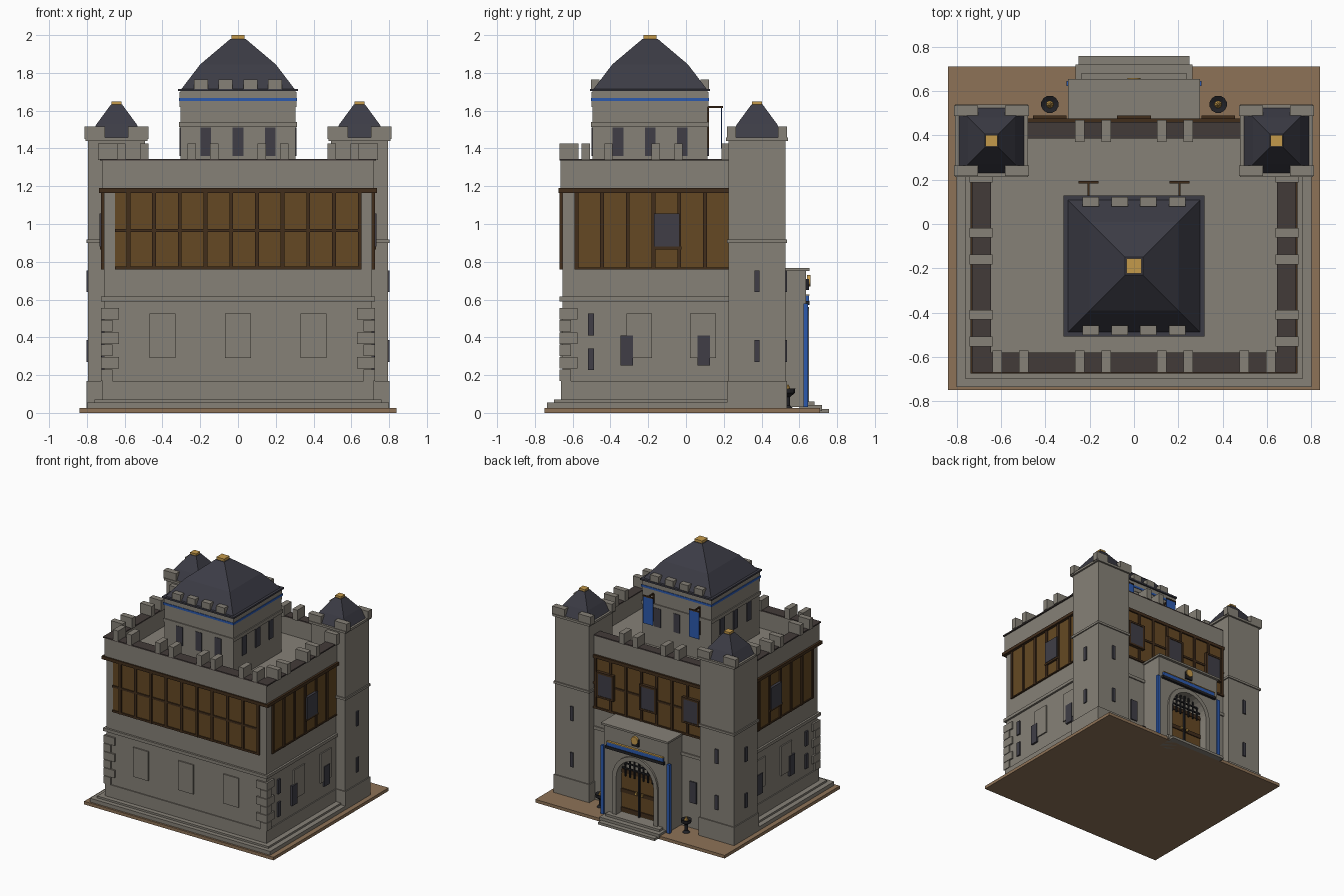
import bpy, bmesh, math
from mathutils import Matrix, Vector

if "Cube" in bpy.data.objects:
    bpy.data.objects.remove(bpy.data.objects["Cube"], do_unlink=True)


def material(name, r, g, b):
    mat = bpy.data.materials.new(name)
    mat.use_nodes = True
    mat.diffuse_color = (r, g, b, 1)
    mat.node_tree.nodes["Principled BSDF"].inputs["Base Color"].default_value = (r, g, b, 1)
    return mat


stone = material("stone", .24, .22, .185)
slate = material("slate", .045, .045, .06)
glass = material("dark glass", .05, .048, .062)
iron = material("dark iron", .015, .015, .018)
walkway = material("walkway", .055, .043, .04)
plaster = material("brown panel", .13, .066, .017)
timber = material("dark timber", .052, .026, .011)
earth = material("earth", .27, .17, .095)
blue = material("blue cloth", .025, .1, .42)
gold = material("gold", .55, .32, .07)


def finish(name, bm, mat):
    bmesh.ops.recalc_face_normals(bm, faces=bm.faces)
    mesh = bpy.data.meshes.new(name)
    bm.to_mesh(mesh)
    bm.free()
    mesh.materials.append(mat)
    obj = bpy.data.objects.new(name, mesh)
    bpy.context.collection.objects.link(obj)
    return obj


def boxes(name, mat, items, mirror=False):
    """Boxes given as x0, x1, y0, y1, z0, z1, optionally mirrored in x."""
    bm = bmesh.new()
    for x0, x1, y0, y1, z0, z1 in items:
        for sign in ((1, -1) if mirror else (1,)):
            place = Matrix.Translation((sign * (x0 + x1) / 2, (y0 + y1) / 2, (z0 + z1) / 2))
            size = Matrix.Diagonal((x1 - x0, y1 - y0, z1 - z0, 1))
            bmesh.ops.create_cube(bm, size=1, matrix=place @ size)
    return finish(name, bm, mat)


def stacked(name, mat, cx, cy, profile, sides=4):
    """Closed solid from (radius, height) rings; four sides give a square."""
    bm, rings = bmesh.new(), []
    scale = math.sqrt(2) if sides == 4 else 1
    for radius, z in profile:
        ring = []
        for i in range(sides):
            a = 2 * math.pi * (i + .5) / sides
            ring.append(bm.verts.new((cx + radius * scale * math.cos(a), cy + radius * scale * math.sin(a), z)))
        rings.append(ring)
    for low, high in zip(rings, rings[1:]):
        for i in range(sides):
            j = (i + 1) % sides
            bm.faces.new((low[i], low[j], high[j], high[i]))
    bm.faces.new(rings[0])
    bm.faces.new(rings[-1])
    return finish(name, bm, mat)


def extruded(name, mat, outline, y0, y1):
    """Solid from an (x, z) outline pushed along y."""
    bm = bmesh.new()
    face = bm.faces.new([bm.verts.new((x, y0, z)) for x, z in outline])
    moved = bmesh.ops.extrude_face_region(bm, geom=[face])["geom"]
    bmesh.ops.translate(bm, vec=(0, y1 - y0, 0), verts=[v for v in moved if isinstance(v, bmesh.types.BMVert)])
    return finish(name, bm, mat)


def arch(radius, spring, steps=14):
    return [(radius * math.cos(math.pi * i / steps), spring + radius * math.sin(math.pi * i / steps))
            for i in range(steps + 1)]


# Ground and plinth
boxes("ground_slab", earth, [(-.84, .84, -.75, .71, 0, .025)])
boxes("plinth", stone, [(-.8, .8, -.735, .46, .025, .055), (-.76, .76, -.7, .46, .055, .07)])

# Main block with sunken roof and parapet
W, F, B = .71, -.655, .46
boxes("main_walls", stone, [(-W, W, F, B, .06, 1.2), (-W - .008, W + .008, F - .008, B, .06, .17),
                            (-W - .016, W + .016, F - .016, B + .01, .59, .615)])
boxes("parapet", stone, [(-.72, .72, F - .01, F + .075, 1.19, 1.335), (-.72, .72, B - .075, B, 1.19, 1.335),
                         (-.72, -.645, F, B, 1.19, 1.335), (.645, .72, F, B, 1.19, 1.335)])
boxes("parapet_cap", walkway, [(-.73, .73, F - .015, F + .075, 1.335, 1.345), (-.73, .73, B - .075, B, 1.335, 1.345),
                               (-.73, -.645, F, B, 1.335, 1.345), (.645, .73, F, B, 1.335, 1.345)])
boxes("eaves_beam", timber, [(-.737, .737, F - .02, B + .015, 1.165, 1.19)])

# Paired battlements along each parapet
merlons = []
for side in (-.06, .06):
    for x in (-.557, -.185, .185, .557):
        merlons.append((x + side - .022, x + side + .022, -.67, -.57, 1.34, 1.425))
        if abs(x) < .3:
            merlons.append((x + side - .022, x + side + .022, .37, .47, 1.34, 1.425))
    for y in (-.47, -.1, .27):
        for x in (-.69, .69):
            merlons.append((x - .052, x + .052, y + side - .022, y + side + .022, 1.34, 1.425))
boxes("battlements", stone, merlons)

# Timber storey
boxes("front_panel", plaster, [(-.65, .65, F - .004, F, .76, 1.165)])
boxes("side_panels", plaster, [(W, W + .004, -.585, .23, .76, 1.165)], True)
boxes("back_panel", plaster, [(-.5, .5, B, B + .004, .76, 1.165)])
beams = [(-.65, .65, F - .012, F, z, z + .016) for z in (.76, .958)]
beams += [(x - .01, x + .01, F - .014, F, .76, 1.165) for x in [-.58 + .136 * i for i in range(10)]]
beams += [(x - .01, x + .01, B, B + .014, .76, 1.165) for x in [-.476 + .136 * i for i in range(8)]]
beams += [(-.5, .5, B, B + .012, z, z + .016) for z in (.76, .958)]
boxes("front_and_back_beams", timber, beams)
beams = [(W, W + .014, y - .01, y + .01, .76, 1.165) for y in [-.58 + .136 * i for i in range(6)]]
beams += [(W, W + .012, -.585, .23, .76, .77), (W, W + .02, -.18, -.025, .865, .88)]
boxes("side_beams", timber, beams, True)
boxes("side_upper_windows", glass, [(W, W + .024, -.17, -.035, .88, 1.055)], True)
boxes("back_upper_windows", glass, [(x - .06, x + .06, B, B + .026, .88, 1.055) for x in (-.38, 0, .38)])
frames = []
for x in (-.38, 0, .38):
    frames += [(x - .075, x + .075, B, B + .03, z, z + .015) for z in (.865, 1.055)]
    frames += [(x + s - .008, x + s + .008, B, B + .03, .865, 1.07) for s in (-.068, .068)]
boxes("back_window_frames", timber, frames)

# Ground storey blind panels, windows and corner blocks
panels = [(x - .068, x + .068, F - .01, F, .29, .525) for x in (-.4, 0, .4)]
boxes("front_blind_panels", stone, panels)
boxes("side_blind_panels", stone, [(W, W + .01, y - .068, y + .068, .29, .525) for y in (-.247, .09)], True)
boxes("side_windows", glass, [(W, W + .016, y - .033, y + .033, .25, .41) for y in (-.313, .095)], True)
boxes("side_slits", glass, [(W, W + .012, -.52, -.487, z, z + .115) for z in (.227, .41)], True)
boxes("back_windows", glass, [(.36, .42, B, B + .01, .23, .4)], True)
quoins = []
for i in range(6):
    reach = .095 if i % 2 else .06
    z = .17 + i * .065
    quoins.append((W + .014 - reach, W + .014, F - .014, F - .014 + reach, z, z + .061))
boxes("corner_blocks", stone, quoins, True)

# Corner towers
TX, TY, H = .643, .376, .15
for side, label in ((1, "left"), (-1, "right")):
    cx = side * TX
    stacked(label + "_tower", stone, cx, TY, [(H, .025), (H, 1.455)])
    bands = [(cx - r, cx + r, TY - r, TY + r, low, high) for r, low, high in
             ((H + .008, .025, .17), (H + .009, .9, .918), (H + .014, 1.44, 1.458))]
    for sx in (-1, 1):
        for sy in (-1, 1):
            mx, my = cx + sx * .115, TY + sy * .135
            bands.append((mx - .055, mx + .055, my - .024, my + .024, 1.45, 1.517))
    boxes(label + "_tower_trim", stone, bands)
    stacked(label + "_tower_roof", slate, cx, TY, [(.148, 1.456), (.105, 1.53), (.03, 1.632)])
    stacked(label + "_tower_finial", gold, cx, TY, [(.026, 1.63), (.026, 1.648)])
slits = []
for z in (.27, .64):
    slits += [(TX + H, TX + H + .009, TY - .014, TY + .014, z, z + .115),
              (TX - .014, TX + .014, TY + H, TY + H + .009, z, z + .115)]
boxes("tower_slits", glass, slits, True)

# Keep rising from the roof
KY, K = -.19, .305
stacked("keep", stone, 0, KY, [(K, 1.19), (K, 1.71)])
stacked("keep_lower_band", stone, 0, KY, [(K + .008, 1.513), (K + .008, 1.54)])
stacked("keep_upper_band", stone, 0, KY, [(K + .004, 1.62), (K + .004, 1.7)])
stacked("keep_blue_stripe", blue, 0, KY, [(K + .008, 1.65), (K + .008, 1.667)])
stacked("keep_eaves", slate, 0, KY, [(K + .013, 1.703), (K + .013, 1.716)])
stacked("keep_roof", slate, 0, KY, [(K - .002, 1.71), (.2, 1.845), (.04, 1.98)])
stacked("keep_finial", gold, 0, KY, [(.034, 1.975), (.034, 2.0)])
windows = []
for offset in (-.17, 0, .17):
    for s in (-1, 1):
        wall = s * (K + .002)
        windows.append((offset - .028, offset + .028, KY + wall - .004, KY + wall + .004, 1.36, 1.51))
        windows.append((wall - .004, wall + .004, KY + offset - .028, KY + offset + .028, 1.36, 1.51))
boxes("keep_windows", glass, windows)
boxes("keep_battlements", stone, [(x - .037, x + .037, KY + s * .29 - .022, KY + s * .29 + .022, 1.712, 1.766)
                                  for x in (-.195, -.065, .065, .195) for s in (-1, 1)])

# Hanging banners
boxes("banner_brackets", timber, [(.2, .21, .11, .195, 1.615, 1.625), (.16, .25, .183, .193, 1.615, 1.625),
                                  (.2, .21, .113, .123, 1.4, 1.62)], True)
boxes("banners", blue, [(.16, .25, .186, .19, 1.4, 1.617)], True)

# Entrance porch with arched opening
R, S = .165, .36
outline = [(.285, .03), (.285, .75), (-.285, .75), (-.285, .03), (-R, .03)] + arch(R, S)[::-1] + [(R, .03)]
extruded("porch_front", stone, outline, .55, .635)
boxes("porch_body", stone, [(-.285, .285, .45, .555, .03, .75), (-.297, .297, .45, .655, .75, .766)])
extruded("arch_ring", stone, [(.2, S)] + arch(.2, S) + arch(R, S)[::-1], .625, .65)
boxes("arch_jambs", stone, [(R, .2, .625, .65, .03, S)], True)
boxes("porch_steps", stone, [(-.25, .25, .6, .757, 0, .02), (-.265, .265, .6, .72, .01, .042),
                             (-.24, .24, .55, .68, .03, .06)])
boxes("door_leaves", plaster, [(.004, R, .55, .58, .06, .41)], True)
boxes("door_rails", timber, [(.004, R, .57, .588, z, z + .03) for z in (.07, .22, .38)], True)
bars = [(x - .005, x + .005, .59, .6, .36, S + math.sqrt(R * R - x * x)) for x in (-.12, -.08, -.04, .04, .08, .12)]
bars += [(-.006, .006, .585, .6, .06, S + R), (-.15, .15, .59, .6, .42, .43), (-.13, .13, .59, .6, .46, .47)]
boxes("portcullis", iron, bars)
boxes("door_handles", gold, [(.02, .035, .58, .6, .23, .25)], True)
boxes("porch_blue_posts", blue, [(.28, .305, .622, .645, .03, .58)], True)
boxes("porch_blue_band", blue, [(-.25, .25, .635, .65, .592, .622)])
boxes("porch_band_rail", iron, [(-.26, .26, .635, .655, .57, .592)])
extruded("porch_gold_line", gold, [(-.25, .622), (.25, .622), (.25, .628), (-.25, .628)], .635, .653)
boxes("emblem_plate", iron, [(-.03, .03, .635, .65, .65, .71)])
ring = [(x, z) for x, z in arch(.03, .7)] + [(-x, 1.4 - z) for x, z in arch(.03, .7)[1:-1]]
extruded("emblem_disc", gold, ring, .64, .658)

# Braziers beside the porch
for side, label in ((1, "left"), (-1, "right")):
    stacked(label + "_brazier", iron, side * .38, .54,
            [(.028, .025), (.012, .04), (.012, .085), (.038, .105), (.04, .13), (.02, .122)], 12)
    stacked(label + "_brazier_flame", gold, side * .38, .54, [(.018, .12), (.012, .132), (.003, .15)], 8)
